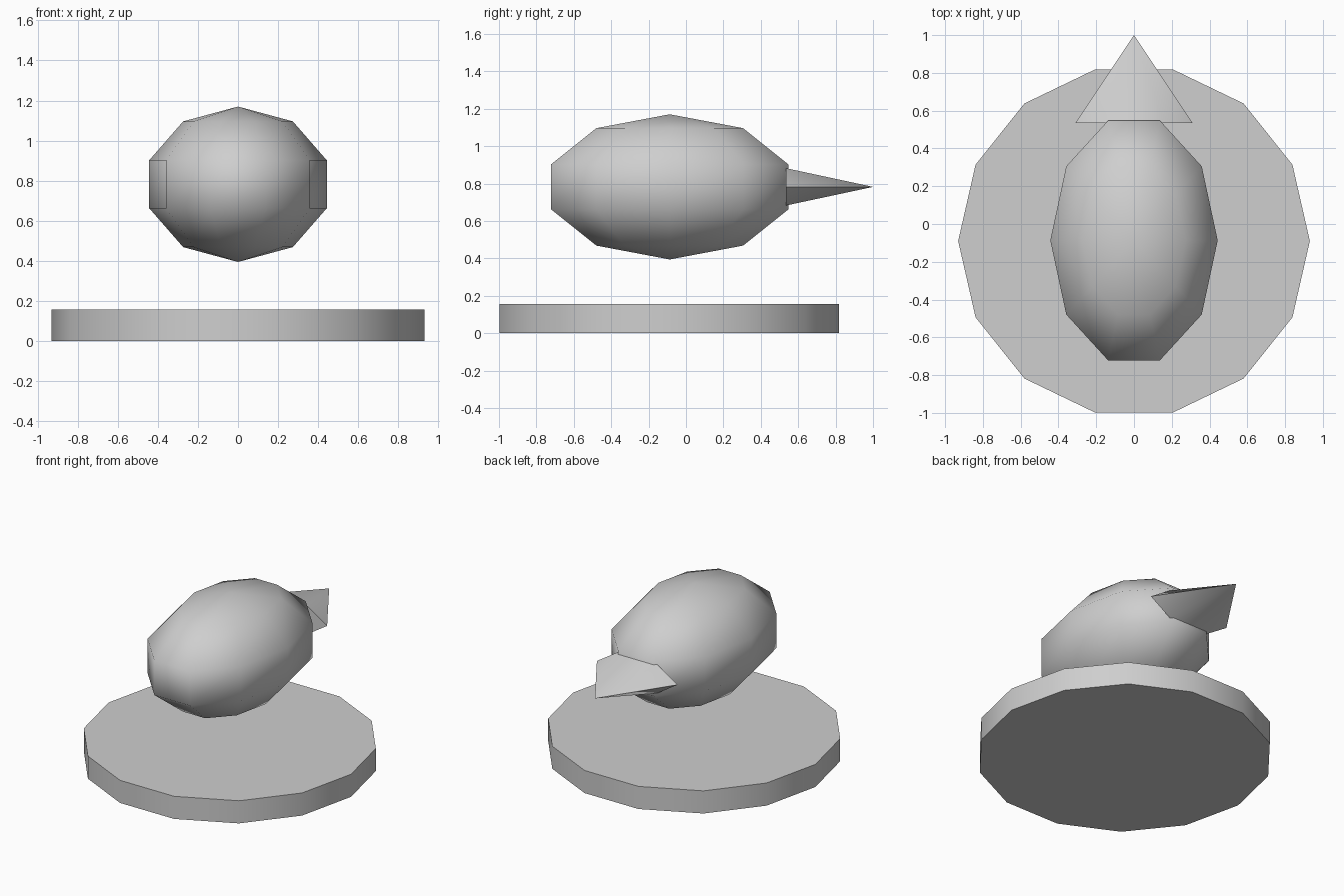
import bpy
import bmesh
from math import cos, sin, pi, radians
from mathutils import Matrix, Vector

if "Cube" in bpy.data.objects:
    bpy.data.objects.remove(bpy.data.objects["Cube"], do_unlink=True)

GREY = (0.62, 0.62, 0.62, 1.0)
mat = bpy.data.materials.new("light_grey")
mat.use_nodes = True
mat.diffuse_color = GREY
mat.node_tree.nodes["Principled BSDF"].inputs["Base Color"].default_value = GREY


def lathe(name, profile, sides, scale, location, rotation=None):
    """Turn a (radius, height) profile around z; zero radius is a pole, open ends get caps."""
    bm = bmesh.new()
    rings = []
    for r, z in profile:
        count = sides if r > 0 else 1
        rings.append([bm.verts.new((r * cos(2 * pi * i / sides), r * sin(2 * pi * i / sides), z))
                      for i in range(count)])
    for low, high in zip(rings, rings[1:]):
        for i in range(sides):
            j = (i + 1) % sides
            quad = [low[i % len(low)], low[j % len(low)], high[j % len(high)], high[i % len(high)]]
            bm.faces.new(list(dict.fromkeys(quad)))
    for ring in (rings[0], rings[-1]):
        if len(ring) > 1:
            bm.faces.new(ring)
    bm.transform(Matrix.Diagonal(Vector(scale)).to_4x4())
    if rotation:
        bm.transform(rotation)
    bmesh.ops.recalc_face_normals(bm, faces=bm.faces)
    mesh = bpy.data.meshes.new(name)
    bm.to_mesh(mesh)
    bm.free()
    mesh.materials.append(mat)
    obj = bpy.data.objects.new(name, mesh)
    obj.location = location
    bpy.context.collection.objects.link(obj)
    # Smooth sides, crisp rims
    bpy.ops.object.select_all(action='DESELECT')
    obj.select_set(True)
    bpy.context.view_layer.objects.active = obj
    bpy.ops.object.shade_smooth_by_angle(angle=radians(80))
    return obj


# Flat disc underneath
lathe("base_disc", [(1, 0), (1, 1)], 14, (0.931, 0.931, 0.157), (0, -0.09, 0))

# Floating egg-shaped body: a coarse sphere stretched along y
arc = [(0, -1)] + [(sin(pi * k / 5), -cos(pi * k / 5)) for k in range(1, 5)] + [(0, 1)]
lathe("body", arc, 10, (0.466, 0.702, 0.388), (0, -0.087, 0.782))

# Flattened six-sided tail cone pointing back
lathe("tail_cone", [(1, 0), (0, 1)], 6, (0.31, 0.115, 0.465), (0, 0.535, 0.782),
      Matrix.Rotation(-pi / 2, 4, 'X'))
